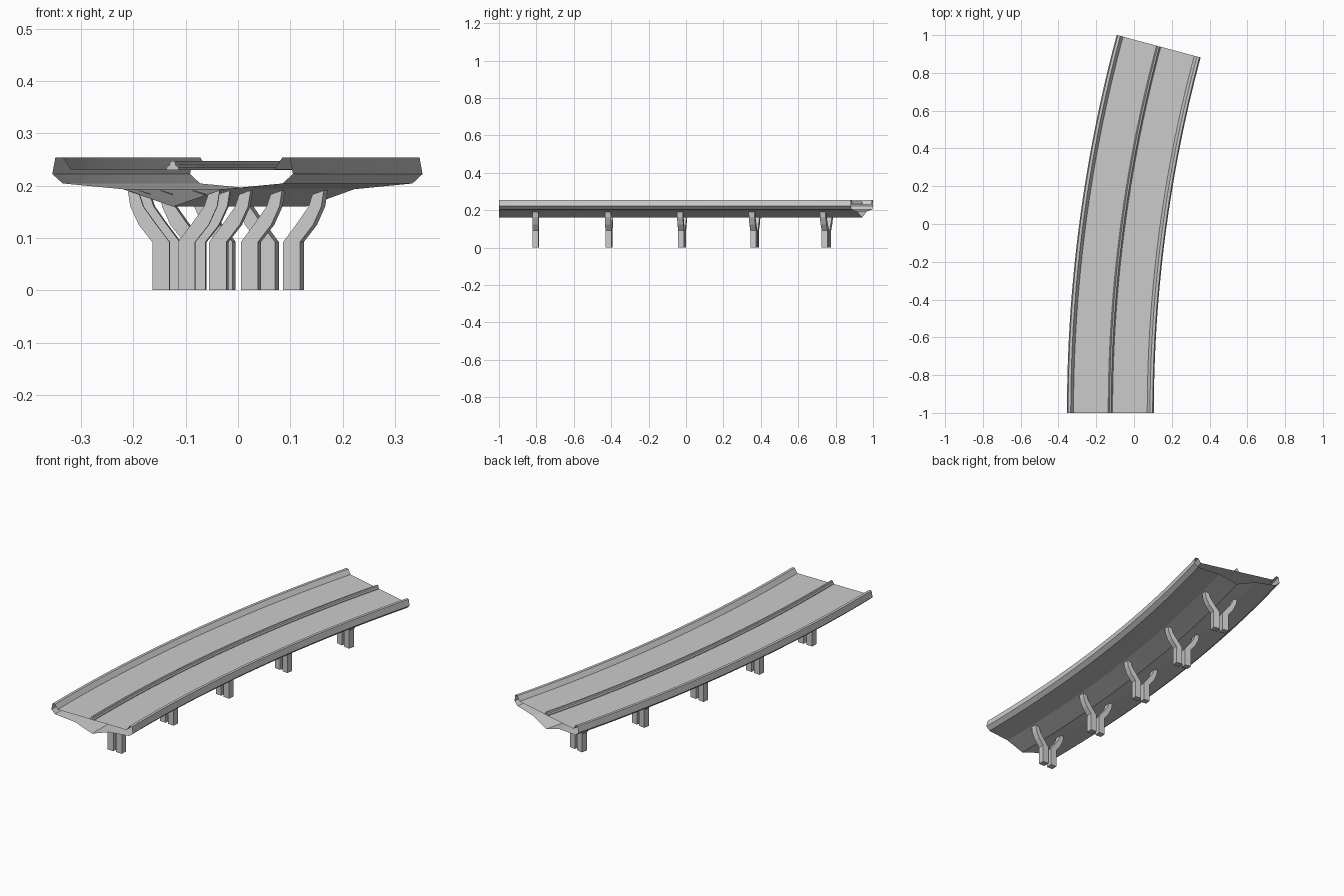
import bpy, bmesh, math
from mathutils import Matrix, Vector

if "Cube" in bpy.data.objects:
    bpy.data.objects.remove(bpy.data.objects["Cube"])

R = 7.5                       # radius of the road's centre line
SWEEP = math.radians(15)      # angle covered by the bridge
START_X, START_Y = -0.125, -1.0
SEGMENTS = 32

concrete = bpy.data.materials.new("concrete_grey")
concrete.diffuse_color = (0.6, 0.6, 0.6, 1)
concrete.use_nodes = True
concrete.node_tree.nodes["Principled BSDF"].inputs["Base Color"].default_value = concrete.diffuse_color


def place(s, angle, z):
    """Point s to the right of the centre line, at an angle along the curve."""
    r = R - s
    return Vector((START_X + R - r * math.cos(angle),
                   START_Y + r * math.sin(angle), z))


def finish(bm, name, smooth=False):
    mesh = bpy.data.meshes.new(name)
    bm.to_mesh(mesh)
    bm.free()
    mesh.materials.append(concrete)
    obj = bpy.data.objects.new(name, mesh)
    bpy.context.collection.objects.link(obj)
    if smooth:
        bpy.ops.object.select_all(action='DESELECT')
        obj.select_set(True)
        bpy.context.view_layer.objects.active = obj
        bpy.ops.object.shade_smooth_by_angle(angle=math.radians(8))
    return obj


def sweep(name, profile, capped):
    """Sweep a closed clockwise (s, z) profile along the curve."""
    bm = bmesh.new()
    rings = [[bm.verts.new(place(s, SWEEP * i / SEGMENTS, z)) for s, z in profile]
             for i in range(SEGMENTS + 1)]
    n = len(profile)
    for a, b in zip(rings, rings[1:]):
        for j in range(n):
            k = (j + 1) % n
            bm.faces.new((a[j], a[k], b[k], b[j]))
    if capped:
        bm.faces.new(rings[0][::-1])
        bm.faces.new(rings[-1])
    return finish(bm, name, True)


# Hollow deck with raised edge barriers, open at both ends
half_top = [(-0.23, 0.222), (-0.224, 0.254), (-0.210, 0.254), (-0.195, 0.231)]
half_bottom = [(0.21, 0.204), (0.095, 0.193)]
deck = (half_top + [(-s, z) for s, z in reversed(half_top)] + half_bottom
        + [(0, 0.160)] + [(-s, z) for s, z in reversed(half_bottom)])
sweep("bridge_deck", deck, False)

# Central barrier
half = [(-0.012, 0.230), (-0.011, 0.235), (-0.006, 0.239), (-0.004, 0.247)]
sweep("central_barrier", half + [(-s, z) for s, z in reversed(half)], True)

# Pairs of legs that curve outwards to the underside of the deck
outer = [(0.041, 0), (0.041, 0.092), (0.067, 0.125), (0.083, 0.160), (0.088, 0.191)]
inner = [(0.008, 0), (0.008, 0.092), (0.036, 0.129), (0.058, 0.160), (0.066, 0.184)]
DEPTH = 0.032


def leg(name, side, angle):
    bm = bmesh.new()
    rows = []
    for t in (-DEPTH / 2, DEPTH / 2):
        rows.append([(bm.verts.new((side * a[0], t, a[1])),
                      bm.verts.new((side * b[0], t, b[1])))
                     for a, b in zip(outer, inner)])
    front, back = rows
    for i in range(len(outer) - 1):
        for row in rows:
            bm.faces.new((row[i][0], row[i + 1][0], row[i + 1][1], row[i][1]))
        for c in (0, 1):
            bm.faces.new((front[i][c], front[i + 1][c], back[i + 1][c], back[i][c]))
    for i in (0, -1):
        bm.faces.new((front[i][0], front[i][1], back[i][1], back[i][0]))
    bmesh.ops.recalc_face_normals(bm, faces=bm.faces)
    bm.transform(Matrix.Translation(place(0, angle, 0)) @ Matrix.Rotation(-angle, 4, 'Z'))
    finish(bm, name)


for i in range(5):
    for side, label in ((-1, "left"), (1, "right")):
        leg(f"{label}_leg_{i + 1}", side, SWEEP * (2 * i + 1) / 10)
